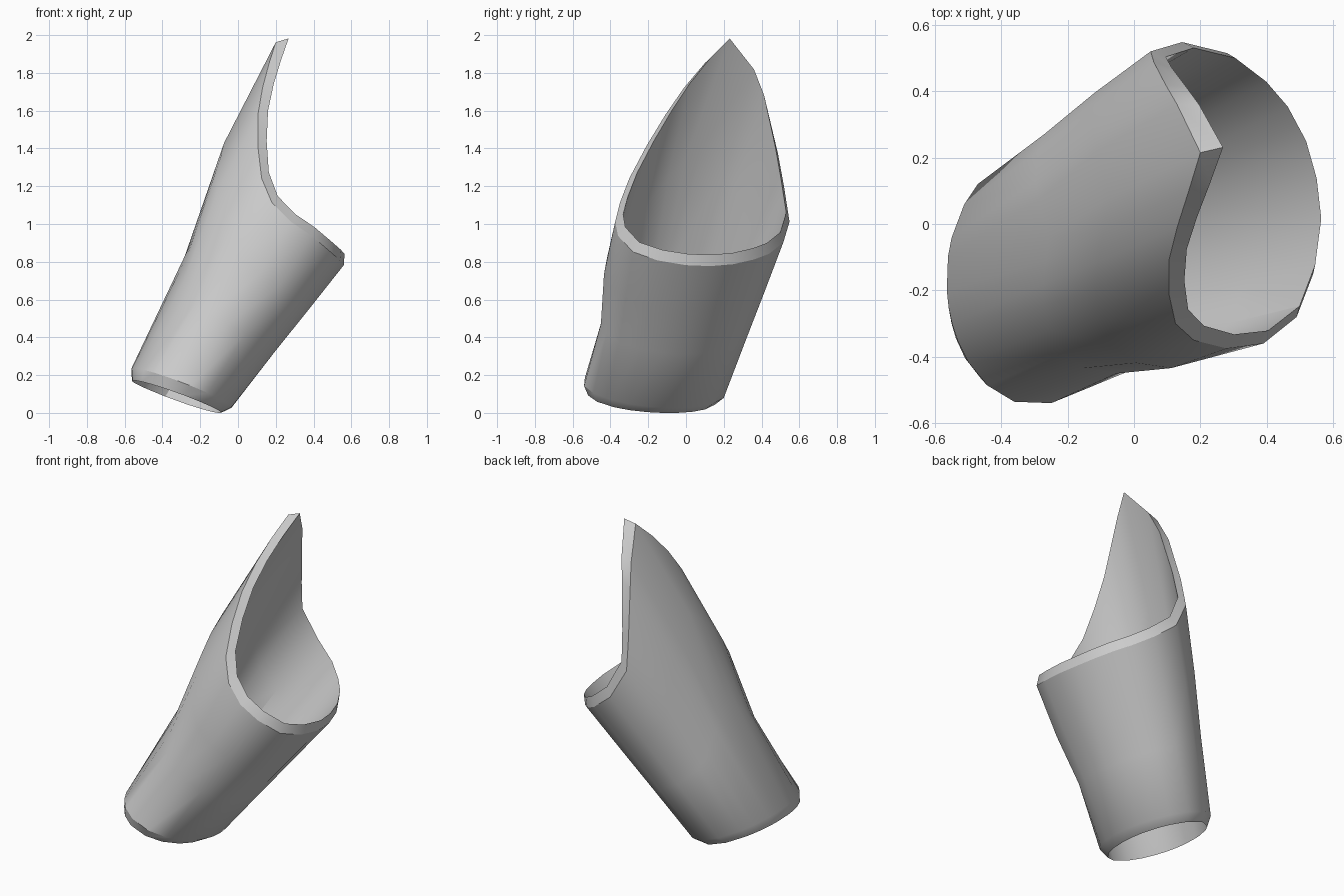
import bpy, bmesh, math
from mathutils import Vector

if "Cube" in bpy.data.objects:
    bpy.data.objects.remove(bpy.data.objects["Cube"])

AXIS = Vector((0.6, 0.27, 1.0))
A = AXIS.normalized()
BASE = Vector((-0.298, -0.168, 0.14))
RX, RY = 0.267, 0.378
LIP = 0.055

# outer edge of the pointed upper rim, counted from the tip around the front
RIM = [(.20, .215, 1.97), (.165, .10, 1.86), (.13, -.01, 1.73), (.105, -.11, 1.585),
       (.105, -.21, 1.42), (.125, -.30, 1.25), (.18, -.35, 1.12), (.28, -.375, 1.02),
       (.39, -.36, .945), (.49, -.28, .86), (.54, -.15, .815), (.56, 0, .79),
       (.545, .13, .785), (.51, .25, .795), (.45, .36, .82), (.38, .44, .85),
       (.28, .515, .91), (.145, .548, 1.02), (.05, .52, 1.20), (.06, .487, 1.38),
       (.095, .42, 1.66), (.13, .36, 1.80)]


def plane_z(x, y):
    return BASE.z - 0.38 * (x - BASE.x) - 0.08 * (y - BASE.y)


def column(p):
    """Bottom point below a rim point, and the outward direction there."""
    p = Vector(p)
    t = (p.z - plane_z(p.x, p.y)) / (1 + 0.38 * 0.6 + 0.08 * 0.27)
    q = p - AXIS * t
    # keep the taper by measuring angle in the base ellipse
    t = math.atan2((q.y - BASE.y) / RY, (q.x - BASE.x) / RX)
    x, y = BASE.x + RX * math.cos(t), BASE.y + RY * math.sin(t)
    b = Vector((x, y, plane_z(x, y)))
    u = b - BASE
    u = (u - A * u.dot(A)).normalized()
    return p, b, u


bm = bmesh.new()
cols = []
for p in RIM:
    top, bot, out = column(p)
    tall = max(0.0, top.z - 0.8)
    wall = 0.027 + 0.018 * tall
    back, front = max(0, out.y), max(0, -out.y)
    # outer wall: slight waist low down, slight bulge under the tall side
    waist = 0.018 * min(1, tall * 3) * (1 - back) + 0.016 * front
    m1 = bot.lerp(top, 0.38) - out * waist
    m2 = bot.lerp(top, 0.68) + out * 0.03 * tall * (1 - 0.8 * back)
    outer = [bot, m1, m2, top]
    # inner wall protrudes past the outer one, giving sloped lips
    inner = [top - out * wall + A * LIP, m2 - out * wall,
             m1 - out * 0.035, bot - out * 0.035 - A * LIP]
    cols.append([bm.verts.new(v) for v in outer + inner])

n = len(cols)
for i in range(n):
    a, b = cols[i], cols[(i + 1) % n]
    for j in range(8):
        k = (j + 1) % 8
        bm.faces.new((a[j], b[j], b[k], a[k]))
bmesh.ops.recalc_face_normals(bm, faces=bm.faces)

# stand on the ground
low = min(v.co.z for v in bm.verts)
bmesh.ops.translate(bm, verts=bm.verts, vec=(0, 0, -low))

me = bpy.data.meshes.new("pointed_sleeve")
bm.to_mesh(me)
bm.free()
ob = bpy.data.objects.new("pointed_sleeve", me)
bpy.context.collection.objects.link(ob)
bpy.context.view_layer.objects.active = ob
ob.select_set(True)
bpy.ops.object.shade_smooth_by_angle(angle=math.radians(30))
